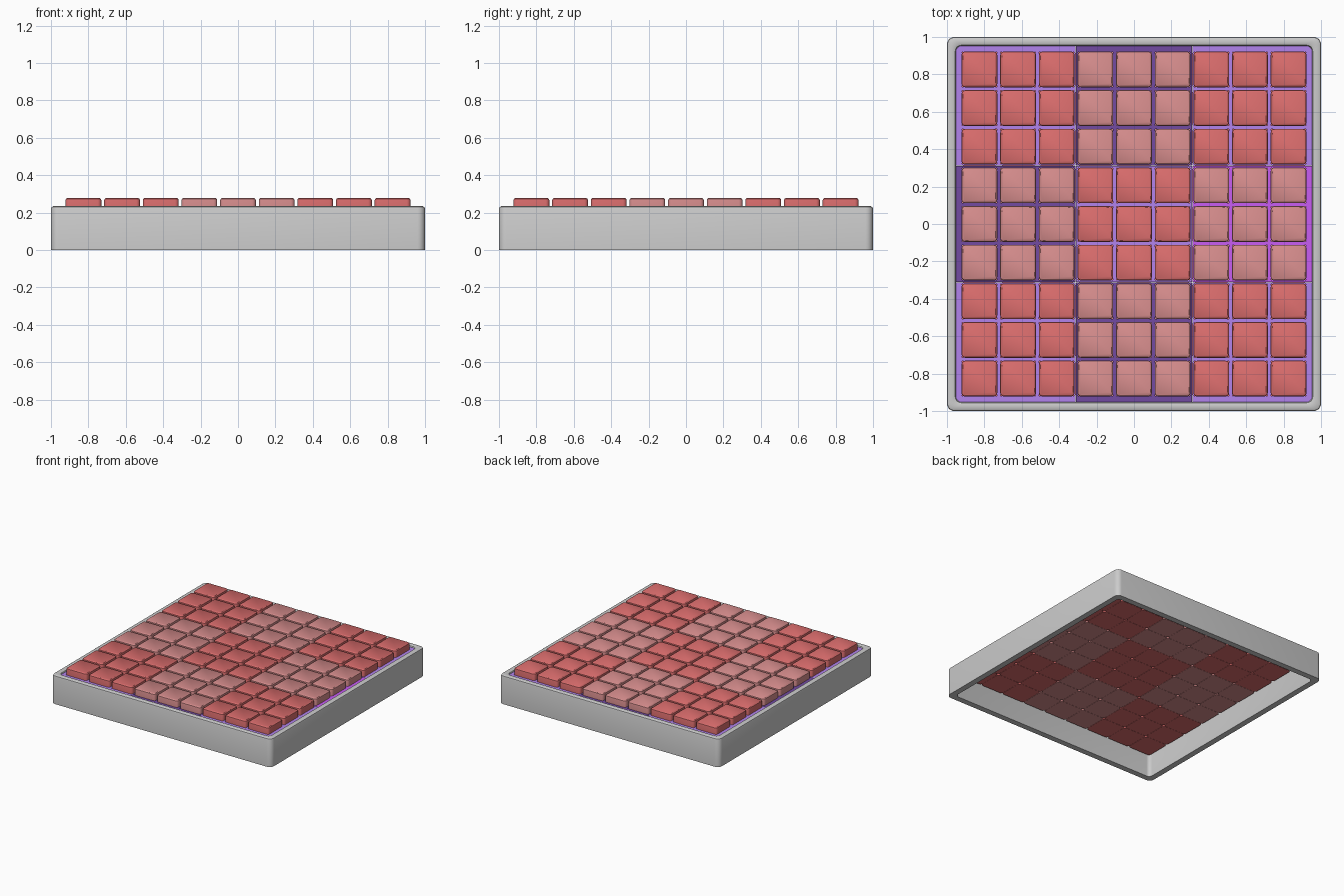
import bpy, bmesh, math

if "Cube" in bpy.data.objects:
    bpy.data.objects.remove(bpy.data.objects["Cube"])

PITCH = 0.2066   # key spacing
INNER = 0.952    # half width of the frame opening
SEAM = 0.311     # seam between panels


def material(name, rgb):
    m = bpy.data.materials.new(name)
    m.diffuse_color = (*rgb, 1)
    m.use_nodes = True
    m.node_tree.nodes["Principled BSDF"].inputs["Base Color"].default_value = m.diffuse_color
    return m


RED = material("red", (0.69, 0.15, 0.15))
PALE = material("pale_red", (0.66, 0.26, 0.26))
PURPLE = material("purple", (0.45, 0.23, 0.85))
DARK = material("dark_purple", (0.17, 0.07, 0.36))
MAGENTA = material("magenta", (0.58, 0.11, 0.9))


def rounded_square(half, r, z, seg=5):
    pts = []
    for k, (sx, sy) in enumerate(((1, 1), (-1, 1), (-1, -1), (1, -1))):
        for i in range(seg + 1):
            a = math.pi / 2 * (k + i / seg)
            pts.append((sx * (half - r) + r * math.cos(a),
                        sy * (half - r) + r * math.sin(a), z))
    return pts


def finish(bm, name, mat=None):
    bmesh.ops.recalc_face_normals(bm, faces=bm.faces)
    me = bpy.data.meshes.new(name)
    bm.to_mesh(me)
    bm.free()
    if mat:
        me.materials.append(mat)
    ob = bpy.data.objects.new(name, me)
    bpy.context.collection.objects.link(ob)
    return ob


def loft(name, profile, ring=False, mat=None):
    """Skin rounded squares (half width, corner radius, z)."""
    bm = bmesh.new()
    loops = [[bm.verts.new(p) for p in rounded_square(*s)] for s in profile]
    n = len(loops[0])
    pairs = list(zip(loops, loops[1:]))
    if ring:
        pairs.append((loops[-1], loops[0]))
    else:
        bm.faces.new(loops[0])
        bm.faces.new(loops[-1])
    for a, b in pairs:
        for i in range(n):
            j = (i + 1) % n
            bm.faces.new((a[i], a[j], b[j], b[i]))
    return finish(bm, name, mat)


# Frame: open rounded ring with softened top edges
loft("frame", [(1, .04, 0), (1, .04, .22), (.997, .037, .229), (.988, .030, .234),
               (.965, .035, .234), (.956, .032, .230), (INNER, .03, .222),
               (INNER, .03, 0)], ring=True)


def panel(name, col, row, mat):
    """Plate with a 3 x 3 set of key openings."""
    lines = []
    for c in (col, row):
        lo, hi = ((-INNER, -SEAM), (-SEAM, SEAM), (SEAM, INNER))[c]
        cuts = [(3 * c + k - 4) * PITCH + s * 0.0935 for k in range(3) for s in (-1, 1)]
        lines.append([lo + .001] + cuts + [hi - .001])
    bm = bmesh.new()
    grid = [[bm.verts.new((x, y, 0.205)) for y in lines[1]] for x in lines[0]]
    for i in range(7):
        for j in range(7):
            if not (i % 2 and j % 2):
                bm.faces.new((grid[i][j], grid[i + 1][j],
                              grid[i + 1][j + 1], grid[i][j + 1]))
    ext = bmesh.ops.extrude_face_region(bm, geom=bm.faces[:])
    for v in ext["geom"]:
        if isinstance(v, bmesh.types.BMVert):
            v.co.z = 0.222
    return finish(bm, name, mat)


# Nine panels under the keys
for col in range(3):
    for row in range(3):
        mat = PURPLE if (col + row) % 2 == 0 else DARK
        if (col, row) == (2, 1):
            mat = MAGENTA
        panel(f"panel_{col}_{row}", col, row, mat)

# Keys: flanged base below the panel, softened cap above it
key_profile = [(.1025, .02, .17), (.1025, .02, .205), (.0955, .02, .205),
               (.0955, .02, .266), (.0935, .018, .273), (.087, .014, .278)]
protos = [loft(f"key_{n}", key_profile, mat=m)
          for n, m in (("red", RED), ("pale", PALE))]
used = [False, False]
for c in range(9):
    for r in range(9):
        k = (c // 3 + r // 3) % 2
        ob = protos[k]
        if used[k]:
            ob = bpy.data.objects.new(f"key_{c}_{r}", protos[k].data)
            bpy.context.collection.objects.link(ob)
        used[k] = True
        ob.location = ((c - 4) * PITCH, (r - 4) * PITCH, 0)

# Smooth shading with crisp edges
for me in bpy.data.meshes:
    me.polygons.foreach_set("use_smooth", [True] * len(me.polygons))
    me.set_sharp_from_angle(angle=math.radians(35))
